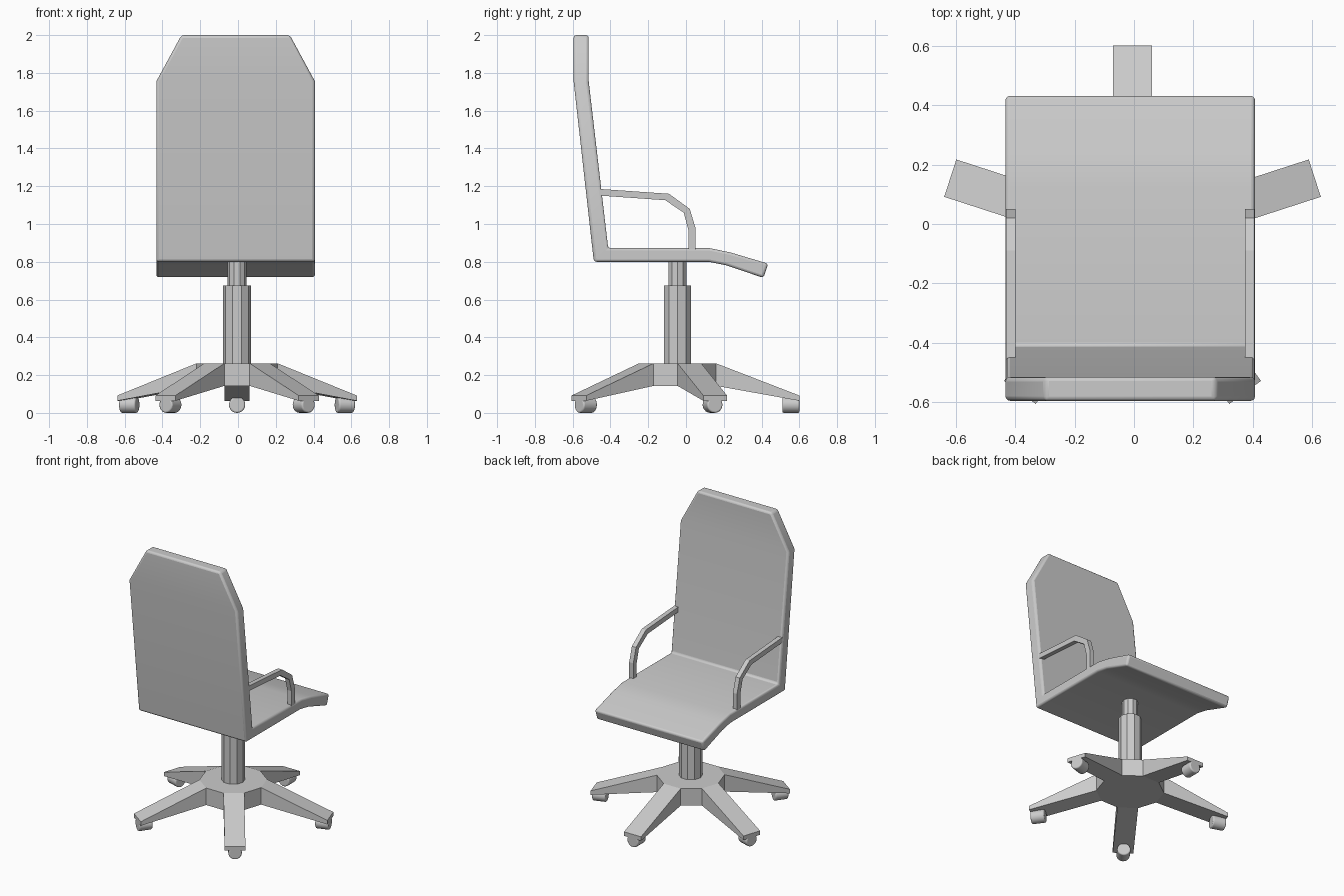
import bpy, bmesh
from math import cos, sin, radians, pi
from mathutils import Matrix, Vector

if "Cube" in bpy.data.objects:
    bpy.data.objects.remove(bpy.data.objects["Cube"])

CX, CY = -0.005, -0.045          # column axis
SX = -0.0125                     # middle of the seat shell


def finish(name, bm, smooth=None, bevel=0):
    bmesh.ops.recalc_face_normals(bm, faces=bm.faces)
    me = bpy.data.meshes.new(name)
    bm.to_mesh(me)
    bm.free()
    ob = bpy.data.objects.new(name, me)
    bpy.context.collection.objects.link(ob)
    if bevel:
        mod = ob.modifiers.new("Bevel", 'BEVEL')
        mod.width, mod.segments = bevel, 3
        mod.limit_method, mod.angle_limit = 'ANGLE', radians(40)
    if smooth:
        bpy.ops.object.select_all(action='DESELECT')
        bpy.context.view_layer.objects.active = ob
        ob.select_set(True)
        bpy.ops.object.shade_smooth_by_angle(angle=radians(smooth))
    return ob


def loft(name, stations, xc, smooth=None, bevel=0):
    """Sweep a rectangle through (outer yz, inner yz, half width) stations."""
    bm = bmesh.new()
    rings = []
    for (yo, zo), (yi, zi), hw in stations:
        rings.append([bm.verts.new(p) for p in (
            (xc - hw, yo, zo), (xc + hw, yo, zo), (xc + hw, yi, zi), (xc - hw, yi, zi))])
    for a, b in zip(rings, rings[1:]):
        for i in range(4):
            j = (i + 1) % 4
            bm.faces.new((a[i], a[j], b[j], b[i]))
    bm.faces.new(rings[0])
    bm.faces.new(rings[-1])
    return finish(name, bm, smooth, bevel)


def cylinder(name, r, z0, z1, sides=10):
    bm = bmesh.new()
    bmesh.ops.create_cone(bm, cap_ends=True, segments=sides, radius1=r, radius2=r, depth=z1 - z0)
    # corners of the polygon lie on the x axis
    corner = max(bm.verts, key=lambda v: v.co.x).co
    turn = 0 if abs(corner.y) < 1e-4 else pi / sides
    bm.transform(Matrix.Translation((CX, CY, (z0 + z1) / 2)) @ Matrix.Rotation(turn, 4, 'Z'))
    return finish(name, bm)


# Seat and backrest in one bent shell
loft("seat_and_backrest", [
    ((-0.595, 2.0), (-0.515, 2.0), 0.287),
    ((-0.595, 1.755), (-0.515, 1.755), 0.42),
    ((-0.488, 0.80), (-0.412, 0.872), 0.42),
    ((0.12, 0.80), (0.125, 0.872), 0.42),
    ((0.21, 0.782), (0.233, 0.85), 0.42),
    ((0.41, 0.715), (0.435, 0.79), 0.42)], SX, smooth=30, bevel=0.014)

# Armrests
for side, xc in (("left", -0.415), ("right", 0.39)):
    loft(side + "_armrest", [
        ((-0.48, 1.187), (-0.48, 1.152), 0.016),
        ((-0.09, 1.16), (-0.11, 1.126), 0.016),
        ((0.02, 1.08), (-0.012, 1.06), 0.016),
        ((0.05, 0.98), (0.012, 0.97), 0.016),
        ((0.05, 0.85), (0.012, 0.85), 0.016)], xc)

# Column
cylinder("column_lower", 0.075, 0.2, 0.675)
cylinder("column_upper", 0.05, 0.6, 0.83)

# Five-legged star base
bm = bmesh.new()
legs = []
angles = [radians(90 + 72 * k) for k in range(5)]
for a in angles:
    out, across = Vector((cos(a), sin(a), 0)), Vector((-sin(a), cos(a), 0))
    pts = {}
    for key, d, z in (("ht", 0.205, 0.262), ("hb", 0.205, 0.143), ("et", 0.645, 0.092), ("eb", 0.645, 0.064)):
        pts[key] = [bm.verts.new(Vector((CX, CY, z)) + out * d + across * s) for s in (-0.066, 0.066)]
    legs.append(pts)
for k, p in enumerate(legs):
    q = legs[(k + 1) % 5]
    for u, v in (("ht", "et"), ("et", "eb"), ("eb", "hb")):
        bm.faces.new((p[u][0], p[u][1], p[v][1], p[v][0]))
    for s in (0, 1):
        bm.faces.new((p["ht"][s], p["et"][s], p["eb"][s], p["hb"][s]))
    bm.faces.new((p["ht"][1], q["ht"][0], q["hb"][0], p["hb"][1]))
for key in ("ht", "hb"):
    bm.faces.new([v for p in legs for v in p[key]])
finish("star_base", bm)

# Casters: short rollers under the leg tips
for k, a in enumerate(angles):
    bm = bmesh.new()
    bmesh.ops.create_cone(bm, cap_ends=True, segments=20, radius1=0.043, radius2=0.043, depth=0.09)
    bm.transform(Matrix.Translation((CX + 0.6 * cos(a), CY + 0.6 * sin(a), 0.043))
                 @ Matrix.Rotation(a, 4, 'Z') @ Matrix.Rotation(pi / 2, 4, 'Y'))
    finish("caster_%d" % (k + 1), bm, smooth=35, bevel=0.008)
